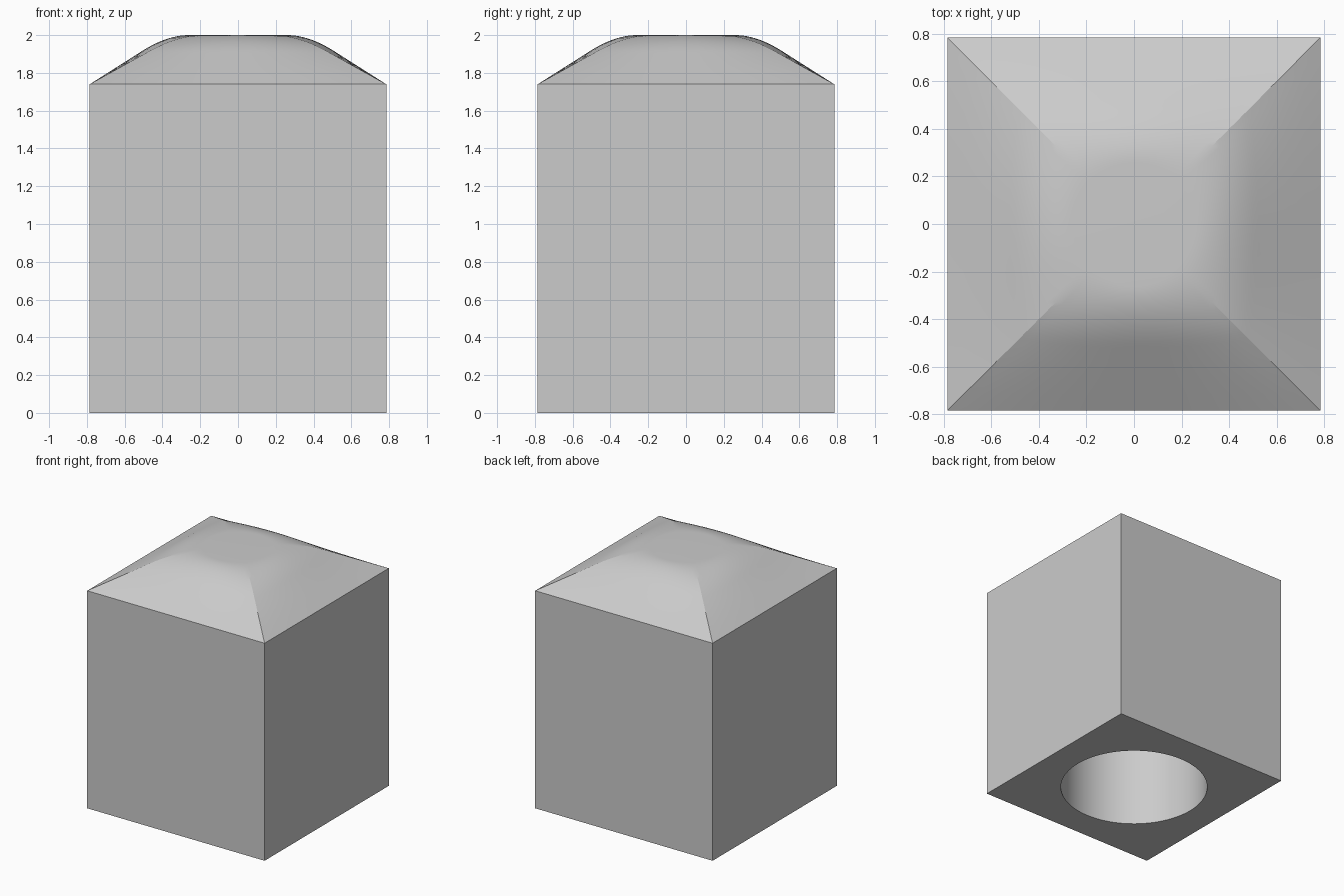
import bpy, bmesh, math

cube = bpy.data.objects.get("Cube")
if cube:
    bpy.data.objects.remove(cube, do_unlink=True)

HALF = 0.785        # half width of the block
SHOULDER = 1.74     # height where the crown begins
TOP = 2.0
FLAT_R = 0.26       # radius of the flat on the crown
BORE_R = 0.55
BORE_DEPTH = 1.4
SEG = 24            # segments per side

grey = bpy.data.materials.new("plain grey")
grey.use_nodes = True
colour = (0.6, 0.6, 0.6, 1)
grey.diffuse_color = colour
grey.node_tree.nodes["Principled BSDF"].inputs["Base Color"].default_value = colour


def ring_points(radius, blend, z):
    """Ring morphing from the square (blend 0) to a circle (blend 1)."""
    points = []
    for side in range(4):
        turn = side * math.pi / 2
        for i in range(SEG):
            u = 2 * i / SEG - 1
            a = u * math.pi / 4
            x = (1 - blend) * HALF + blend * radius * math.cos(a)
            y = (1 - blend) * HALF * u + blend * radius * math.sin(a)
            points.append((x * math.cos(turn) - y * math.sin(turn),
                           x * math.sin(turn) + y * math.cos(turn), z))
    return points


def crown_profile():
    """Straight slope that eases into the flat top: (blend, height) pairs."""
    start, bend = (0.5, 0.64), (0.77, 1.0)
    pairs = [(start[0] * k / 4, start[1] * k / 4) for k in range(1, 4)]
    for k in range(13):
        t = k / 12
        w = ((1 - t) ** 2, 2 * t * (1 - t), t * t)
        pairs.append(tuple(w[0] * s + w[1] * b + w[2] for s, b in zip(start, bend)))
    return pairs


# Rings run from the bore ceiling, out under the base, up the walls, over the crown
rings = [ring_points(BORE_R, 1, BORE_DEPTH), ring_points(BORE_R, 1, 0),
         ring_points(0, 0, 0), ring_points(0, 0, SHOULDER)]
rings += [ring_points(FLAT_R, b, SHOULDER + h * (TOP - SHOULDER))
          for b, h in crown_profile()]

bm = bmesh.new()
loops = [[bm.verts.new(p) for p in ring] for ring in rings]
for low, high in zip(loops, loops[1:]):
    for i in range(len(low)):
        j = (i + 1) % len(low)
        bm.faces.new((low[i], low[j], high[j], high[i]))
bm.faces.new(loops[-1])               # flat on the crown
bm.faces.new(loops[0][::-1])          # bore ceiling
bmesh.ops.recalc_face_normals(bm, faces=bm.faces)

mesh = bpy.data.meshes.new("bored_block")
bm.to_mesh(mesh)
bm.free()
mesh.materials.append(grey)
block = bpy.data.objects.new("bored_block", mesh)
bpy.context.collection.objects.link(block)

bpy.ops.object.select_all(action='DESELECT')
block.select_set(True)
bpy.context.view_layer.objects.active = block
bpy.ops.object.shade_smooth_by_angle(angle=math.radians(12))
